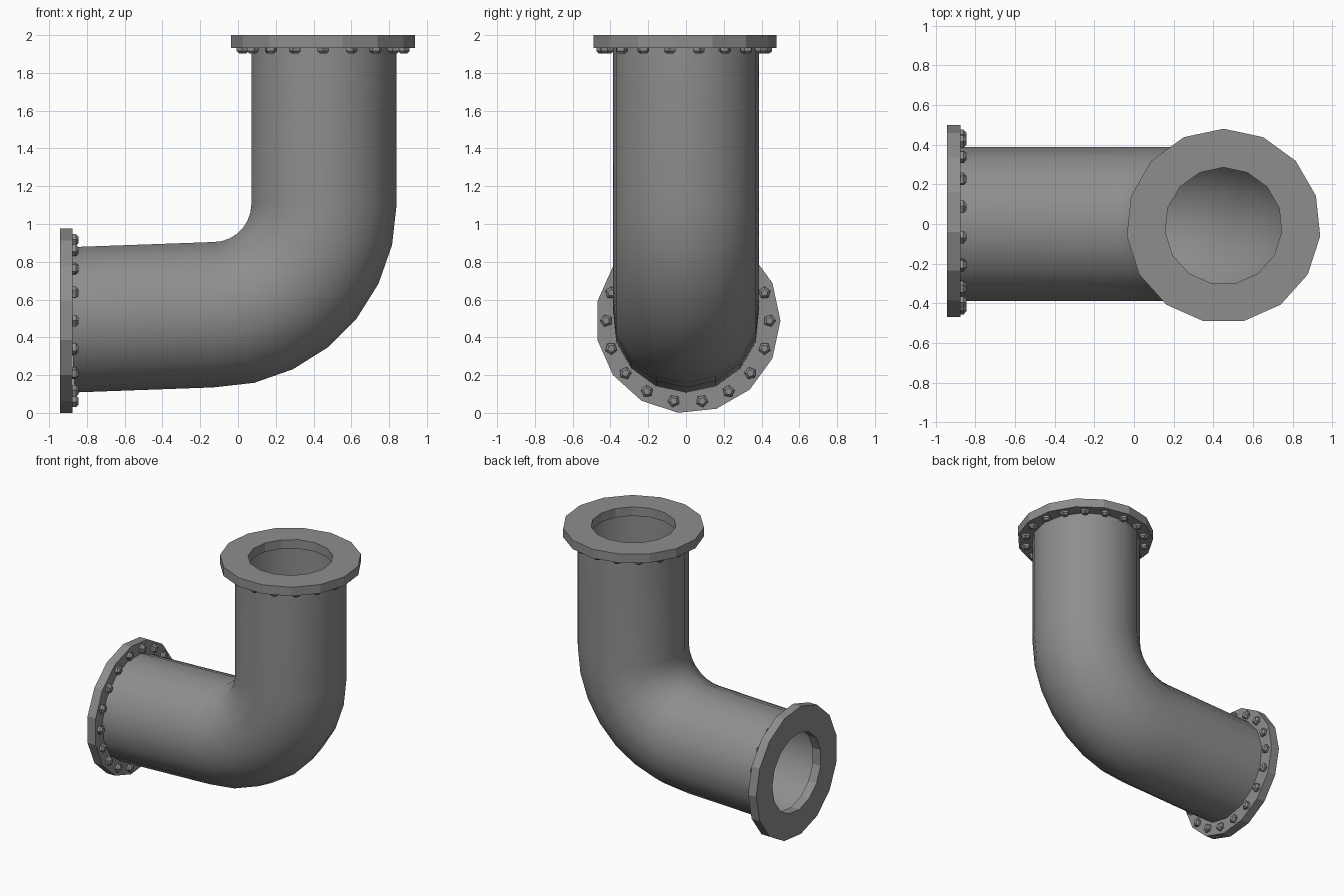
import bpy
import bmesh
from math import cos, sin, tau, pi, radians
from mathutils import Matrix, Vector

if "Cube" in bpy.data.objects:
    bpy.data.objects.remove(bpy.data.objects["Cube"], do_unlink=True)

SIDES = 15
PIPE_R = 0.389
FLANGE_R, HOLE_R, FLANGE_T = 0.49, 0.295, 0.068
BOLTS, BOLT_RING = 18, 0.432

metal = bpy.data.materials.new("grey metal")
metal.use_nodes = True
grey = (0.27, 0.27, 0.27, 1)
metal.diffuse_color = grey
metal.node_tree.nodes["Principled BSDF"].inputs["Base Color"].default_value = grey


def circle(r, z, sides):
    """Ring with a vertex on +y."""
    return [Vector((r * cos(tau * k / sides + pi / 2), r * sin(tau * k / sides + pi / 2), z))
            for k in range(sides)]


def loft(bm, rings, closed=False, cap=False):
    """Skin a list of equal rings with quads."""
    loops = [[bm.verts.new(p) for p in ring] for ring in rings]
    n = len(loops[0])
    pairs = list(zip(loops, loops[1:]))
    if closed:
        pairs.append((loops[-1], loops[0]))
    for a, b in pairs:
        for k in range(n):
            j = (k + 1) % n
            bm.faces.new((a[k], a[j], b[j], b[k]))
    if cap:
        bm.faces.new(loops[0][::-1])
        bm.faces.new(loops[-1])


def finish(bm, name, matrix=Matrix(), recalc=True):
    if recalc:
        bmesh.ops.recalc_face_normals(bm, faces=bm.faces)
    mesh = bpy.data.meshes.new(name)
    bm.to_mesh(mesh)
    bm.free()
    mesh.materials.append(metal)
    obj = bpy.data.objects.new(name, mesh)
    obj.matrix_world = matrix
    bpy.context.collection.objects.link(obj)
    return obj


# Elbow pipe: straight run, seven-step bend, straight riser
def pipe_ring(x, z, angle):
    out = Vector((sin(angle), 0, -cos(angle)))
    side = Vector((0, 1, 0))
    return [Vector((x, 0, z)) + PIPE_R * (cos(tau * k / SIDES) * out + sin(tau * k / SIDES) * side)
            for k in range(SIDES)]


bend_x, bend_z, bend_r, steps = -0.13, 1.105, 0.581, 7
rings = [pipe_ring(-0.88, 0.497, radians(1.5))]
for i in range(steps + 1):
    a = pi / 2 * i / steps
    rings.append(pipe_ring(bend_x + bend_r * sin(a), bend_z - bend_r * cos(a), a))
rings.append(pipe_ring(bend_x + bend_r, 1.94, pi / 2))
bm = bmesh.new()
loft(bm, rings)
pipe = finish(bm, "elbow_pipe", recalc=False)
pipe.data.shade_smooth()


# Flange ring with bolt heads on its inner face; local +z points out of the pipe
def add_flange(label, matrix):
    bm = bmesh.new()
    loft(bm, [circle(FLANGE_R, -FLANGE_T, SIDES), circle(FLANGE_R, 0, SIDES),
              circle(HOLE_R, 0, SIDES), circle(HOLE_R, -FLANGE_T, SIDES)], closed=True)
    finish(bm, label + "_flange", matrix)

    bm = bmesh.new()
    for k in range(BOLTS):
        place = Matrix.Rotation(tau * k / BOLTS, 4, 'Z') @ Matrix.Translation((0, BOLT_RING, -FLANGE_T))
        head = [(0.033, 0.002), (0.033, -0.017), (0.019, -0.03)]
        loft(bm, [[place @ p for p in circle(r, z, 5)] for r, z in head], cap=True)
    finish(bm, label + "_flange_bolts", matrix)


add_flange("top", Matrix.Translation((0.451, -0.01, 2)))
add_flange("side", Matrix.Translation((-0.943, 0.01, 0.488)) @ Matrix.Rotation(-pi / 2, 4, 'Y'))
